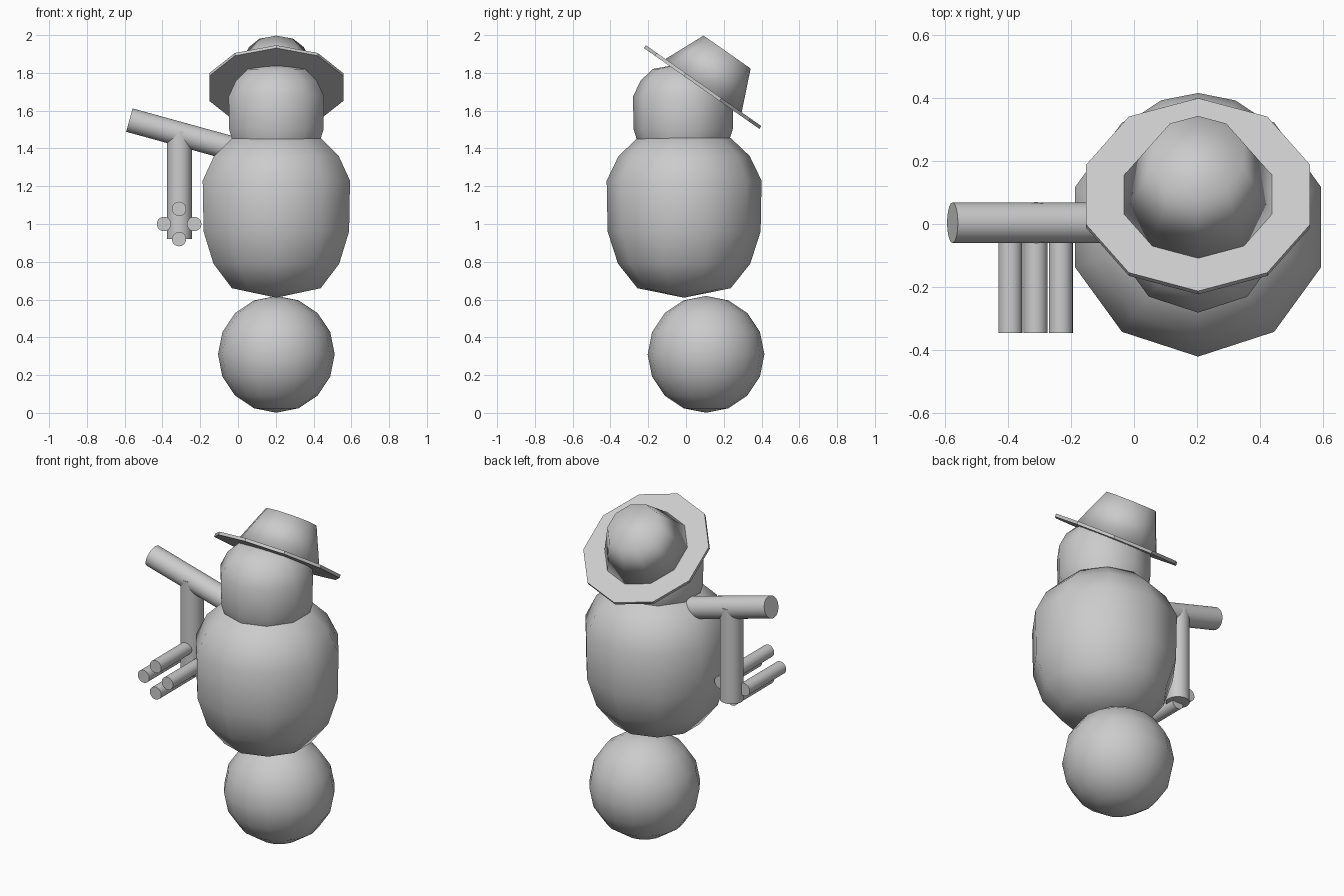
import bpy, bmesh
from math import sin, cos, pi, radians
from mathutils import Vector

if "Cube" in bpy.data.objects:
    bpy.data.objects.remove(bpy.data.objects["Cube"])

CX = 0.203  # x of the body axis


def lathe(name, profile, loc, tilt=0, sides=10, smooth=True):
    """Spin (radius, z) points into a closed solid; radius 0 makes a pole."""
    bm = bmesh.new()
    rings = []
    for r, z in profile:
        if r == 0:
            rings.append([bm.verts.new((0, 0, z))] * sides)
        else:
            rings.append([bm.verts.new((r * sin(2 * pi * i / sides),
                                        r * cos(2 * pi * i / sides), z))
                          for i in range(sides)])
    for a, b in zip(rings, rings[1:]):
        for i in range(sides):
            j = (i + 1) % sides
            bm.faces.new(list(dict.fromkeys((a[i], a[j], b[j], b[i]))))
    for ring in (rings[0], rings[-1]):
        if ring[0] is not ring[1]:
            bm.faces.new(ring)
    bmesh.ops.recalc_face_normals(bm, faces=bm.faces)
    for f in bm.faces:
        f.smooth = smooth
    me = bpy.data.meshes.new(name)
    bm.to_mesh(me)
    bm.free()
    ob = bpy.data.objects.new(name, me)
    bpy.context.collection.objects.link(ob)
    ob.location = loc
    ob.rotation_euler.x = radians(tilt)
    return ob


def rod(name, start, end, radius):
    """Round bar between two points with crisp ends."""
    a, b = Vector(start), Vector(end)
    bpy.ops.mesh.primitive_cylinder_add(vertices=32, radius=radius, depth=(b - a).length,
                                        location=(a + b) / 2)
    ob = bpy.context.object
    ob.name = name
    ob.rotation_euler = (b - a).to_track_quat('Z', 'Y').to_euler()
    bpy.ops.object.shade_smooth_by_angle(angle=radians(40))
    return ob


# Base ball
bpy.ops.mesh.primitive_uv_sphere_add(segments=16, ring_count=8, radius=0.309,
                                     location=(CX, 0.106, 0.310))
bpy.context.object.name = "base_ball"
bpy.ops.object.shade_smooth()

# Torso and head share one rounded ten-sided profile
barrel = [(0, 0.61), (0.247, 0.66), (0.35, 0.79), (0.405, 0.96),
          (0.41, 1.23), (0.347, 1.36), (0.247, 1.455), (0, 1.5)]
lathe("torso", barrel, (CX, -0.01, 0))
k = 0.648
lathe("head", [(r * k, (z - 1.23) * k) for r, z in barrel], (CX, -0.015, 1.675))

# Hat tipped backwards
hat = (CX, 0.088, 1.725)
lathe("hat_brim", [(0.373, -0.009), (0.373, 0.009)], hat, tilt=-35, smooth=False)
lathe("hat_crown", [(0.25, 0), (0.152, 0.226)], hat, tilt=-35)

# Raised arm, hanging forearm and four fingers
rod("upper_arm", (-0.575, 0.004, 1.55), (0.1, 0.004, 1.364), 0.064)
rod("forearm", (-0.31, 0.004, 0.92), (-0.31, 0.004, 1.49), 0.0655)
for i in range(4):
    dx, dz = 0.08 * cos(i * pi / 2), 0.08 * sin(i * pi / 2)
    rod(f"finger_{i + 1}", (-0.312 + dx, 0.004, 1.0 + dz),
        (-0.312 + dx, -0.345, 1.0 + dz), 0.038)
